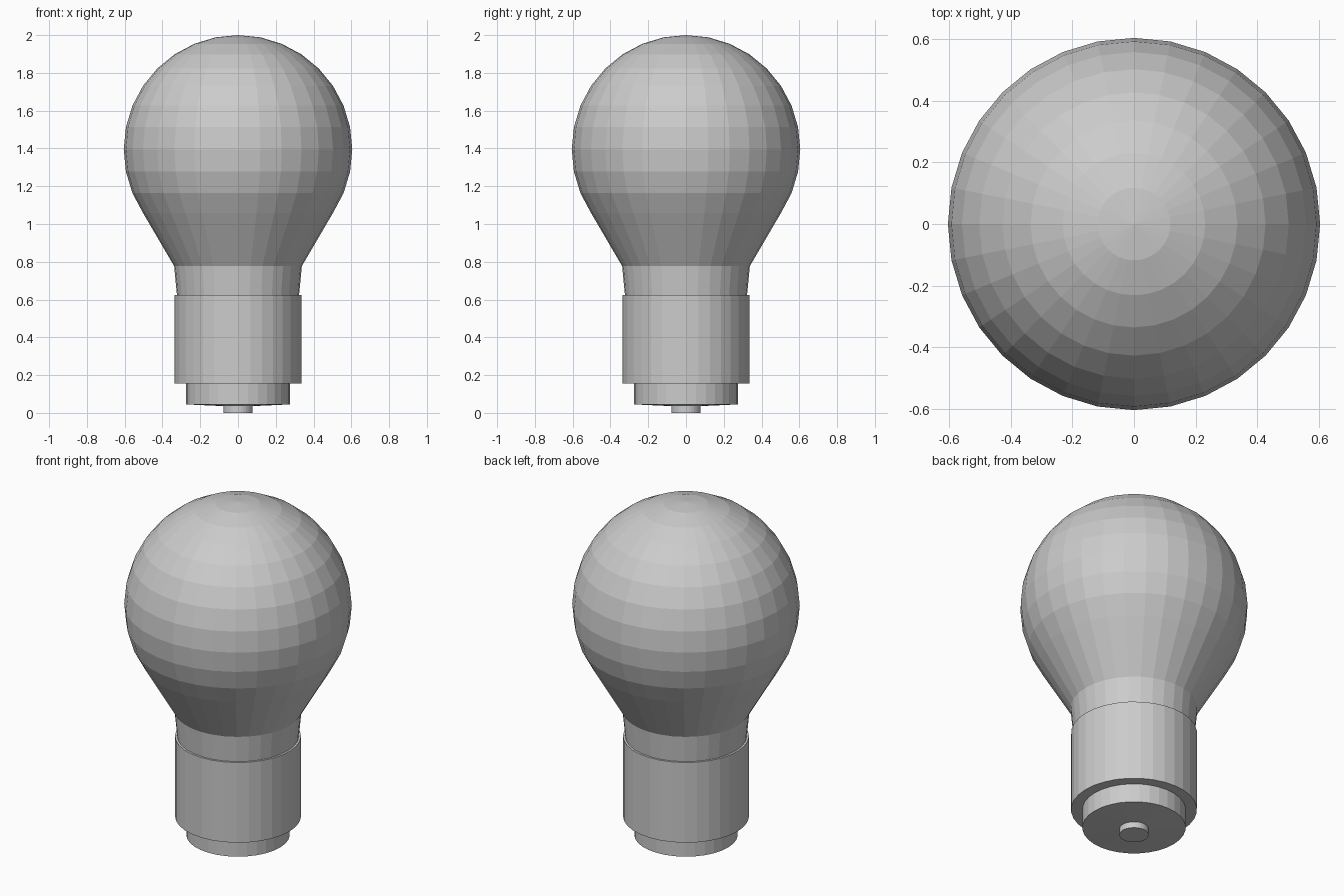
import bpy, bmesh
from math import sin, cos, pi

if "Cube" in bpy.data.objects:
    bpy.data.objects.remove(bpy.data.objects["Cube"])

SIDES = 32


def lathe(name, profile):
    """Revolve (radius, z) points, bottom to top, about z; ends are capped."""
    bm = bmesh.new()
    rings = []
    for r, z in profile:
        if r < 1e-5:
            rings.append([bm.verts.new((0, 0, z))] * SIDES)
        else:
            rings.append([bm.verts.new((r * cos(2 * pi * i / SIDES), r * sin(2 * pi * i / SIDES), z))
                          for i in range(SIDES)])
    for low, high in zip(rings, rings[1:]):
        for i in range(SIDES):
            j = (i + 1) % SIDES
            bm.faces.new(list(dict.fromkeys([low[i], low[j], high[j], high[i]])))
    if profile[0][0] > 1e-5:
        bm.faces.new(rings[0][::-1])
    if profile[-1][0] > 1e-5:
        bm.faces.new(rings[-1])
    bmesh.ops.recalc_face_normals(bm, faces=bm.faces[:])
    mesh = bpy.data.meshes.new(name)
    bm.to_mesh(mesh)
    bm.free()
    obj = bpy.data.objects.new(name, mesh)
    bpy.context.collection.objects.link(obj)
    return obj


# Glass: straight neck, flared shoulder, then a 16-step globe
R, CZ = 0.605, 1.395
globe = [(R * cos(k * pi / 16), CZ + R * sin(k * pi / 16)) for k in range(-3, 8)]
lathe("glass_bulb", [(0.322, 0.61), (0.338, 0.777)] + globe + [(0, 2.0)])

# Socket cap, insulator ring and bottom contact
lathe("socket_cap", [(0.335, 0.155), (0.335, 0.625)])
lathe("insulator", [(0.08, 0.036), (0.275, 0.045), (0.275, 0.16)])
lathe("bottom_contact", [(0.078, 0.0), (0.078, 0.04)])
